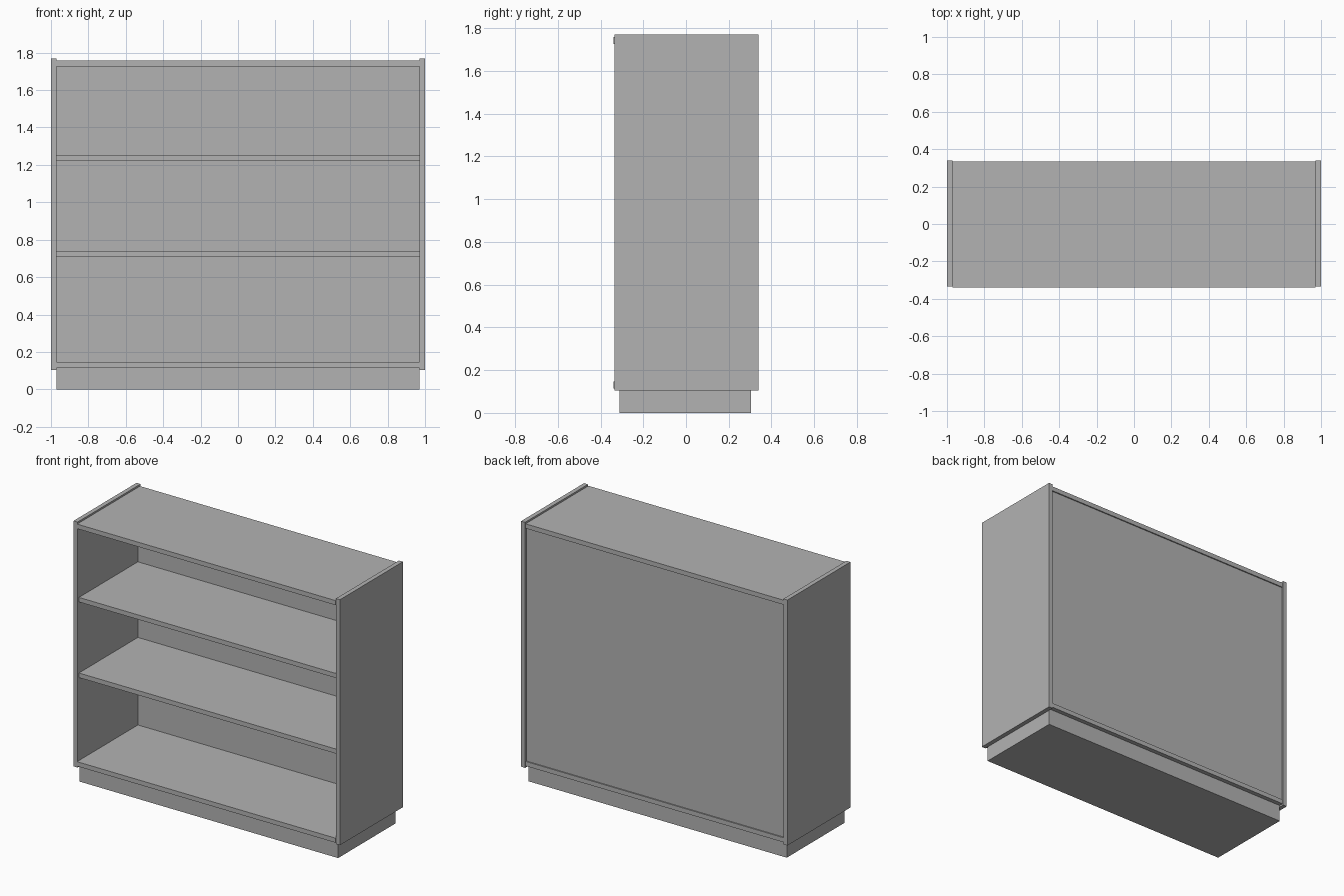
import bpy
import bmesh

default = bpy.data.objects.get("Cube")
if default:
    bpy.data.objects.remove(default, do_unlink=True)

GREY = (0.45, 0.45, 0.45, 1)
mat = bpy.data.materials.new("plain grey")
mat.use_nodes = True
mat.diffuse_color = GREY
mat.node_tree.nodes["Principled BSDF"].inputs["Base Color"].default_value = GREY


def board(name, x, y, z):
    """Rectangular board spanning the given (low, high) ranges."""
    bm = bmesh.new()
    bmesh.ops.create_cube(bm, size=1)
    for v in bm.verts:
        v.co = [r[0] if c < 0 else r[1] for c, r in zip(v.co, (x, y, z))]
    mesh = bpy.data.meshes.new(name)
    bm.to_mesh(mesh)
    bm.free()
    mesh.materials.append(mat)
    obj = bpy.data.objects.new(name, mesh)
    bpy.context.collection.objects.link(obj)
    return obj


INNER = 0.97
THICK = 0.031
WIDTH = (-INNER, INNER)

# Side panels
board("left_side", (INNER, 1), (-0.335, 0.34), (0.104, 1.77))
board("right_side", (-1, -INNER), (-0.335, 0.34), (0.104, 1.77))

# Top and bottom boards, just proud of the sides at the front
for name, z in (("bottom_board", 0.115), ("top_board", 1.727)):
    board(name, WIDTH, (-0.34, 0.335), (z, z + THICK))

# Inner shelves, set back a little
for name, z in (("lower_shelf", 0.709), ("upper_shelf", 1.222)):
    board(name, WIDTH, (-0.32, 0.315), (z, z + THICK))

# Recessed back panel
board("back_panel", WIDTH, (0.312, 0.327), (0.115 + THICK, 1.727))

# Plinth
board("plinth", WIDTH, (-0.312, 0.305), (0, 0.115))
